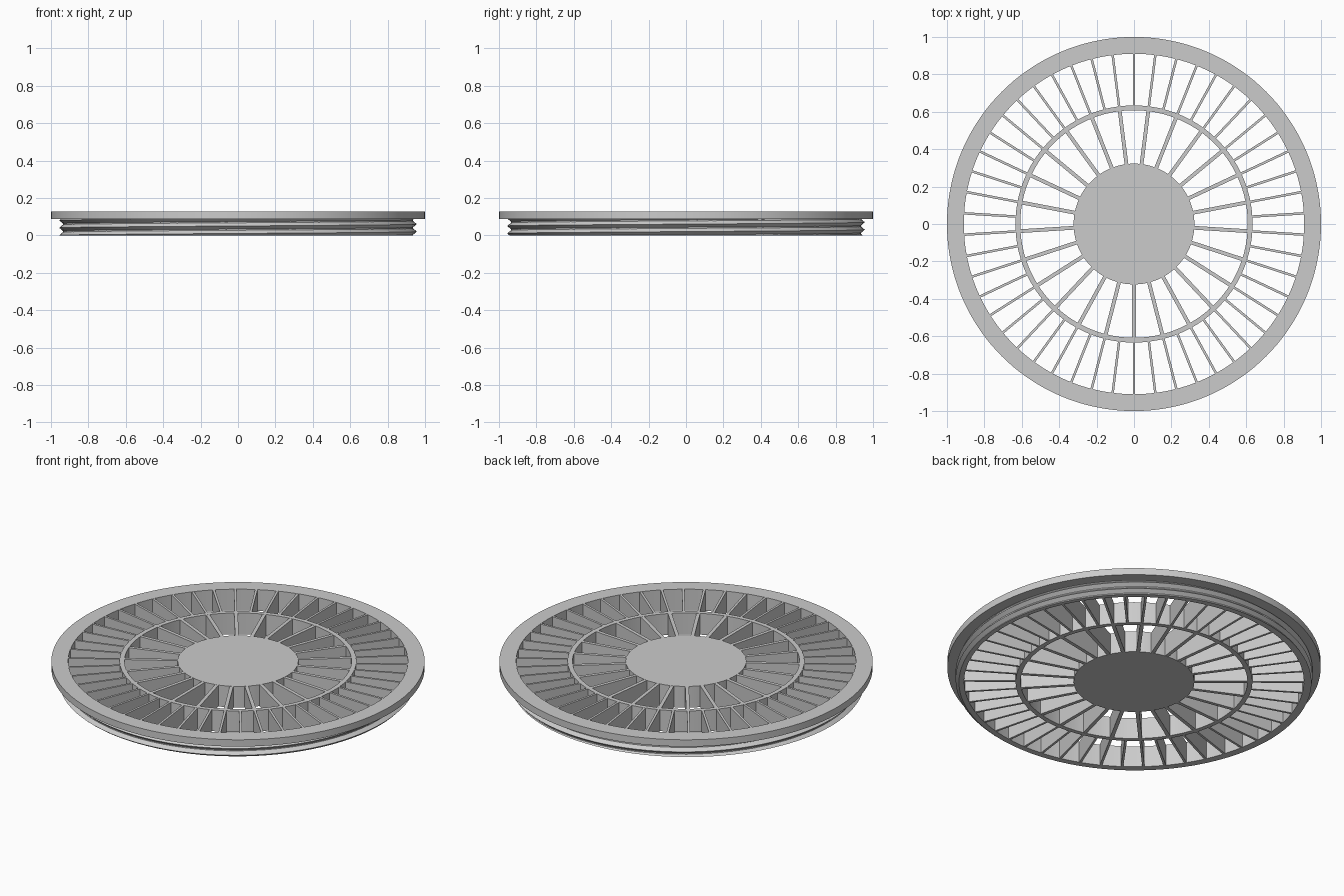
import bpy, bmesh, math
from mathutils import Matrix, Vector

if "Cube" in bpy.data.objects:
    bpy.data.objects.remove(bpy.data.objects["Cube"])

HEIGHT = 0.126
FLANGE_Z = 0.086
SEGMENTS = 144

grey = bpy.data.materials.new("light grey")
grey.use_nodes = True
grey.diffuse_color = (0.6, 0.6, 0.6, 1)
grey.node_tree.nodes["Principled BSDF"].inputs["Base Color"].default_value = (0.6, 0.6, 0.6, 1)


def finish(bm, name, smooth=True):
    bmesh.ops.recalc_face_normals(bm, faces=bm.faces[:])
    mesh = bpy.data.meshes.new(name)
    bm.to_mesh(mesh)
    bm.free()
    mesh.materials.append(grey)
    obj = bpy.data.objects.new(name, mesh)
    bpy.context.collection.objects.link(obj)
    if smooth:
        bpy.ops.object.select_all(action="DESELECT")
        obj.select_set(True)
        bpy.context.view_layer.objects.active = obj
        bpy.ops.object.shade_smooth_by_angle(angle=math.radians(30))
    return obj


def lathe(name, profile):
    """Revolve a closed (radius, z) profile around the z axis."""
    bm = bmesh.new()
    rings = []
    for i in range(SEGMENTS):
        a = 2 * math.pi * i / SEGMENTS
        rings.append([bm.verts.new((r * math.cos(a), r * math.sin(a), z)) for r, z in profile])
    n = len(profile)
    for i, ring in enumerate(rings):
        nxt = rings[(i + 1) % SEGMENTS]
        for j in range(n):
            k = (j + 1) % n
            bm.faces.new((ring[j], nxt[j], nxt[k], ring[k]))
    return finish(bm, name)


def spokes(name, count, start, r0, r1, width):
    """Radial upright fins, evenly spaced from the start angle."""
    bm = bmesh.new()
    for i in range(count):
        turn = Matrix.Rotation(start + 2 * math.pi * i / count, 4, "Z")
        place = Matrix.Translation(((r0 + r1) / 2, 0, HEIGHT / 2))
        size = Matrix.Diagonal((r1 - r0, width, HEIGHT - 0.001, 1))
        bmesh.ops.create_cube(bm, size=1, matrix=turn @ place @ size)
    return finish(bm, name, smooth=False)


def thread(name, root, crest, pitch, z_at_zero):
    """Right-handed V thread, trimmed flat at the base and under the flange."""
    bm = bmesh.new()
    half = pitch * 0.47
    section = [(root, -half), (crest, 0), (root, half)]
    steps = 96
    previous = None
    for i in range(-2 * steps, 4 * steps + 1):
        a = 2 * math.pi * i / steps
        z = z_at_zero + pitch * i / steps
        ring = [bm.verts.new((r * math.cos(a), r * math.sin(a), z + dz)) for r, dz in section]
        if previous:
            for j in range(3):
                k = (j + 1) % 3
                bm.faces.new((previous[j], ring[j], ring[k], previous[k]))
        previous = ring
    for z, direction in ((0, -1), (FLANGE_Z + 0.002, 1)):
        cut = bmesh.ops.bisect_plane(
            bm, geom=bm.verts[:] + bm.edges[:] + bm.faces[:], plane_co=Vector((0, 0, z)),
            plane_no=Vector((0, 0, direction)), clear_outer=True)
        edges = [e for e in cut["geom_cut"] if isinstance(e, bmesh.types.BMEdge)]
        bmesh.ops.triangle_fill(bm, edges=edges, use_beauty=True)
    return finish(bm, name)


# Outer rim: threaded wall with an overhanging top flange
lathe("outer_rim", [(0.91, 0), (0.936, 0), (0.936, FLANGE_Z), (1.0, FLANGE_Z),
                    (1.0, HEIGHT), (0.91, HEIGHT)])
thread("screw_thread", 0.934, 0.956, 0.04, 0.02)

# Middle ring joining the two rows of spokes
lathe("middle_ring", [(0.608, 0), (0.634, 0), (0.634, HEIGHT), (0.608, HEIGHT)])

# Solid centre disc
bm = bmesh.new()
bmesh.ops.create_cone(bm, cap_ends=True, segments=SEGMENTS, radius1=0.323, radius2=0.323,
                      depth=HEIGHT, matrix=Matrix.Translation((0, 0, HEIGHT / 2)))
finish(bm, "centre_disc")

# Grille spokes
spokes("outer_spokes", 50, math.pi / 2, 0.625, 0.92, 0.013)
spokes("inner_spokes", 25, -math.pi / 2, 0.31, 0.615, 0.02)
